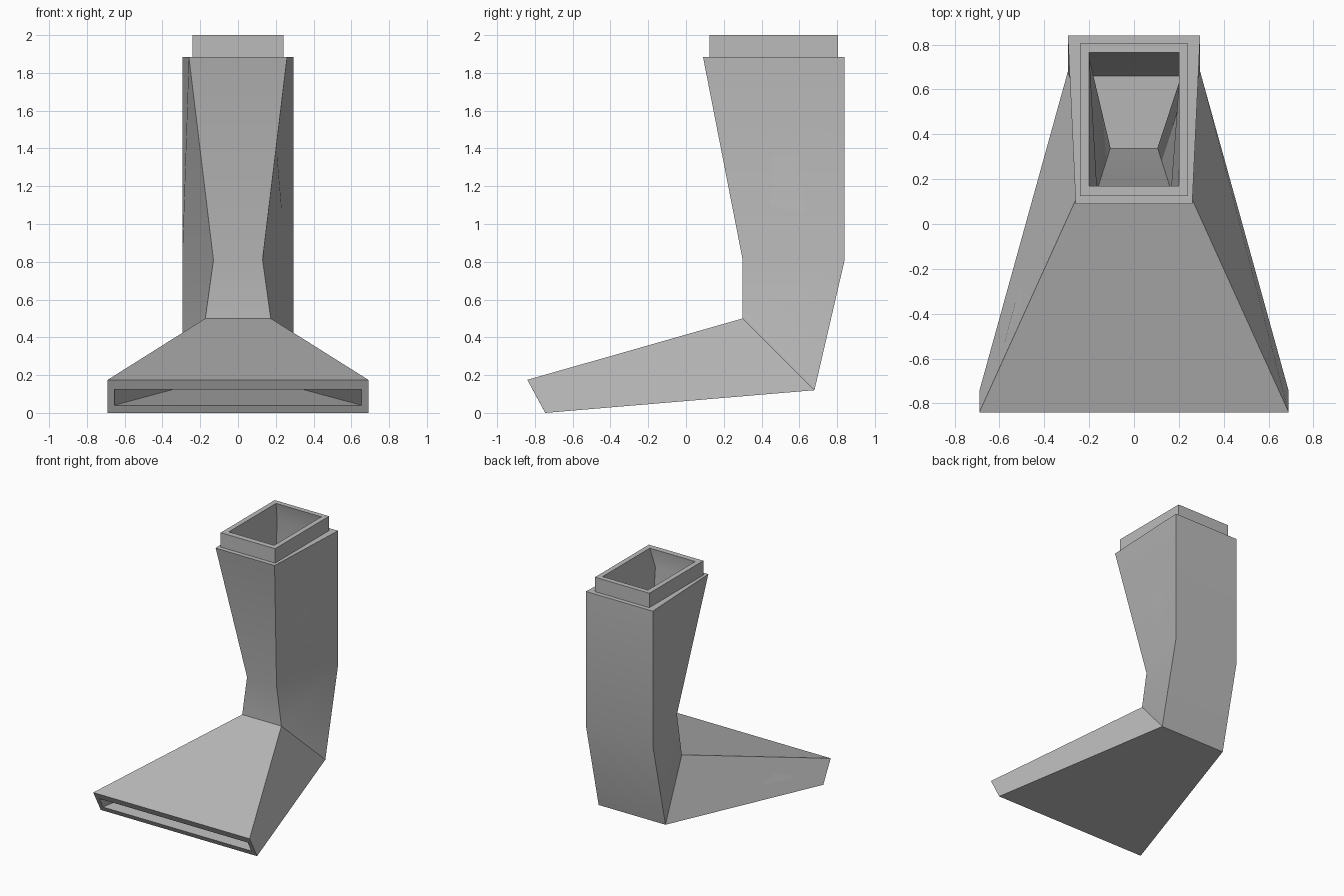
import bpy
import bmesh
import math

cube = bpy.data.objects.get("Cube")
if cube:
    bpy.data.objects.remove(cube, do_unlink=True)

grey = bpy.data.materials.new("plain grey")
grey.use_nodes = True
colour = (0.5, 0.5, 0.5, 1)
grey.diffuse_color = colour
grey.node_tree.nodes["Principled BSDF"].inputs["Base Color"].default_value = colour

# Each section: front edge (half width, y, z), then back edge (half width, y, z)
outer = [
    ((0.69, -0.84, 0.175), (0.69, -0.745, 0.0)),    # wide mouth
    ((0.173, 0.30, 0.50), (0.295, 0.68, 0.12)),     # elbow
    ((0.13, 0.30, 0.81), (0.295, 0.84, 0.81)),      # throat
    ((0.26, 0.09, 1.885), (0.295, 0.84, 1.885)),    # shoulder
    ((0.24, 0.125, 1.885), (0.24, 0.805, 1.885)),   # collar foot
    ((0.24, 0.125, 2.0), (0.24, 0.805, 2.0)),       # collar rim
]
inner = [
    ((0.20, 0.17, 2.0), (0.20, 0.765, 2.0)),        # opening
    ((0.165, 0.15, 1.85), (0.214, 0.80, 1.85)),     # inside shoulder
    ((0.105, 0.34, 0.80), (0.255, 0.795, 0.80)),    # inside throat
    ((0.14, 0.34, 0.46), (0.255, 0.66, 0.148)),     # inside elbow
    ((0.655, -0.813, 0.125), (0.655, -0.767, 0.04)),  # inside mouth
]

# The duct wall is one closed skin running up the outside and down the inside
bm = bmesh.new()
rings = []
for (fw, fy, fz), (bw, by, bz) in outer + inner:
    corners = [(-fw, fy, fz), (fw, fy, fz), (bw, by, bz), (-bw, by, bz)]
    rings.append([bm.verts.new(c) for c in corners])
for ring, following in zip(rings, rings[1:] + rings[:1]):
    for i in range(4):
        j = (i + 1) % 4
        bm.faces.new((ring[i], ring[j], following[j], following[i]))
bmesh.ops.recalc_face_normals(bm, faces=bm.faces)

mesh = bpy.data.meshes.new("air_duct")
bm.to_mesh(mesh)
bm.free()
mesh.materials.append(grey)
duct = bpy.data.objects.new("air_duct", mesh)
bpy.context.collection.objects.link(duct)

# Soft shading over the shallow bends, crisp corners elsewhere
bpy.ops.object.select_all(action="DESELECT")
duct.select_set(True)
bpy.context.view_layer.objects.active = duct
bpy.ops.object.shade_smooth_by_angle(angle=math.radians(30))
